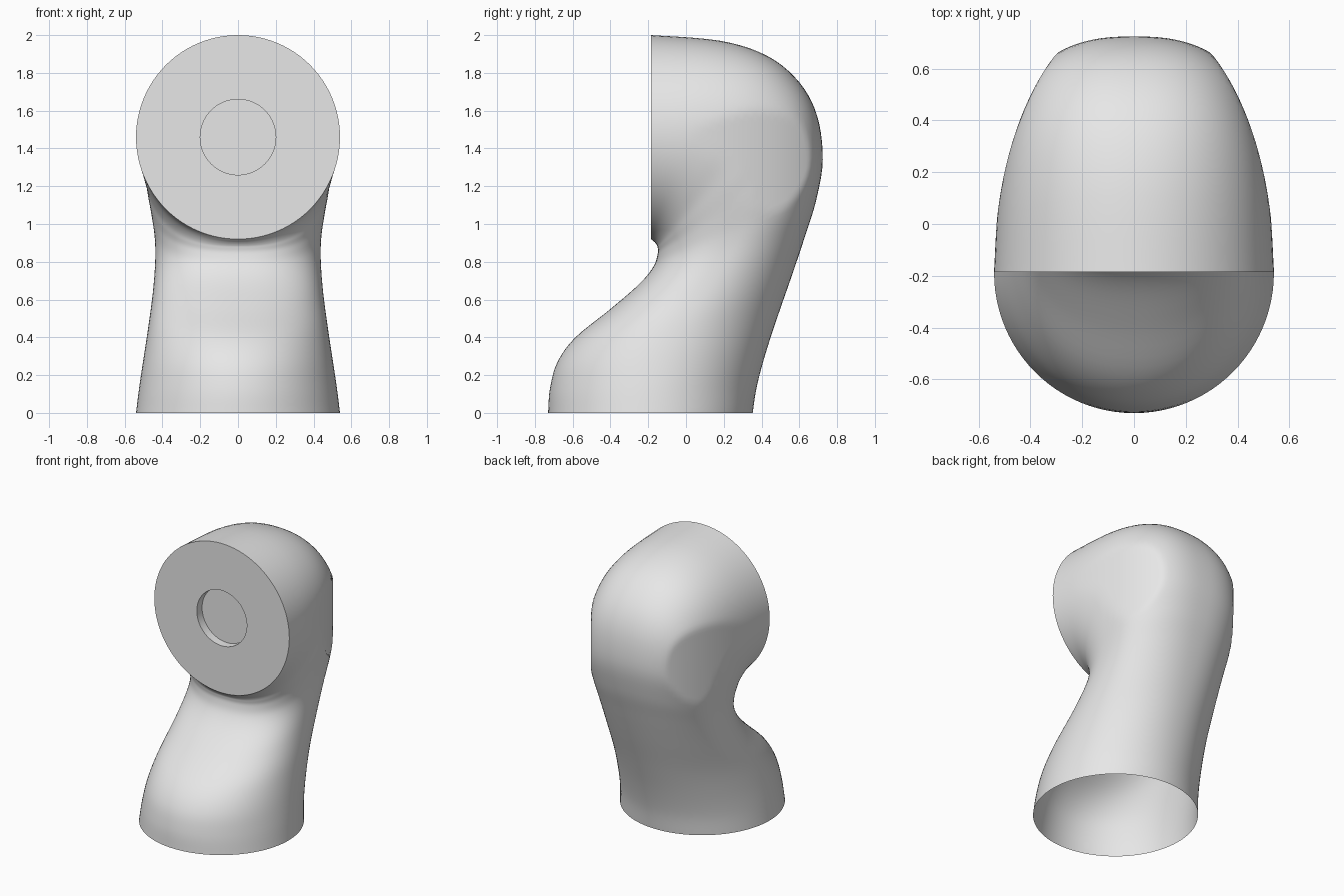
import bpy
import bmesh
from math import sin, cos, pi, sqrt, radians, copysign

cube = bpy.data.objects.get("Cube")
if cube:
    bpy.data.objects.remove(cube, do_unlink=True)

SEGMENTS = 96
STEPS = 5
RADIUS = 0.54
FACE_Y = -0.185

# Stations along the bend: front y, front z, back y, back z, half width, roundness
STATIONS = [
    (-.73, 0, .353, 0, .54, 2),
    (-.72, .13, .375, .14, .523, 2),
    (-.68, .27, .42, .31, .5, 2.05),
    (-.585, .4, .485, .51, .475, 2.1),
    (-.4, .55, .565, .74, .45, 2.2),
    (-.25, .68, .635, .95, .438, 2.3),
    (-.175, .77, .69, 1.13, .442, 2.4),
    (-.15, .84, .724, 1.34, .46, 2.5),
    (-.15, .875, .695, 1.57, .48, 2.5),
    (-.155, .89, .6, 1.75, .495, 2.4),
    (-.165, .903, .43, 1.89, .515, 2.25),
    (-.176, .912, .18, 1.97, .53, 2.1),
    (FACE_Y, .92, FACE_Y, 2, RADIUS, 2),
]


def spline(a, b, c, d, t):
    """Smooth curve through b and c."""
    return 0.5 * (2 * b + (c - a) * t + (2 * a - 5 * b + 4 * c - d) * t * t
                  + (3 * b - a - 3 * c + d) * t ** 3)


def stations():
    last = len(STATIONS) - 1
    for i in range(last):
        keys = [STATIONS[min(max(i + k, 0), last)] for k in (-1, 0, 1, 2)]
        for s in range(STEPS):
            yield [spline(*v, s / STEPS) for v in zip(*keys)]
    yield STATIONS[last]


def section(fy, fz, by, bz, width, power):
    """Rounded section, its sides narrowed towards the back of the head."""
    points = []
    for k in range(SEGMENTS):
        a = 2 * pi * k / SEGMENTS
        x = width * copysign(abs(cos(a)) ** (2 / power), cos(a))
        t = (1 + copysign(abs(sin(a)) ** (2 / power), sin(a))) / 2
        y, z = fy + (by - fy) * t, fz + (bz - fz) * t
        if y > FACE_Y:
            limit = RADIUS * sqrt(max(0, 1 - ((y - FACE_Y) / 1.012) ** 2))
            x = max(-limit, min(limit, x))
        points.append((x, y, z))
    return points


def circle(radius, y):
    return section(y, 1.46 - radius, y, 1.46 + radius, radius, 2)


# Bent pipe, flat front face and shallow round recess; the base stays open
rings = [section(*s) for s in stations()]
rings += [circle(0.2, FACE_Y), circle(0.2, FACE_Y + 0.06)]

bm = bmesh.new()
loops = [[bm.verts.new(p) for p in ring] for ring in rings]
for low, high in zip(loops, loops[1:]):
    for k in range(SEGMENTS):
        j = (k + 1) % SEGMENTS
        bm.faces.new((low[k], low[j], high[j], high[k]))
bm.faces.new(loops[-1])
bmesh.ops.recalc_face_normals(bm, faces=bm.faces[:])
mesh = bpy.data.meshes.new("bent_pipe")
bm.to_mesh(mesh)
bm.free()

# Material
grey = bpy.data.materials.new("light_grey")
grey.use_nodes = True
grey.diffuse_color = (0.8, 0.8, 0.8, 1)
grey.node_tree.nodes["Principled BSDF"].inputs["Base Color"].default_value = (0.8, 0.8, 0.8, 1)
mesh.materials.append(grey)

pipe = bpy.data.objects.new("bent_pipe", mesh)
bpy.context.collection.objects.link(pipe)
bpy.ops.object.select_all(action='DESELECT')
pipe.select_set(True)
bpy.context.view_layer.objects.active = pipe
bpy.ops.object.shade_smooth_by_angle(angle=radians(40))
